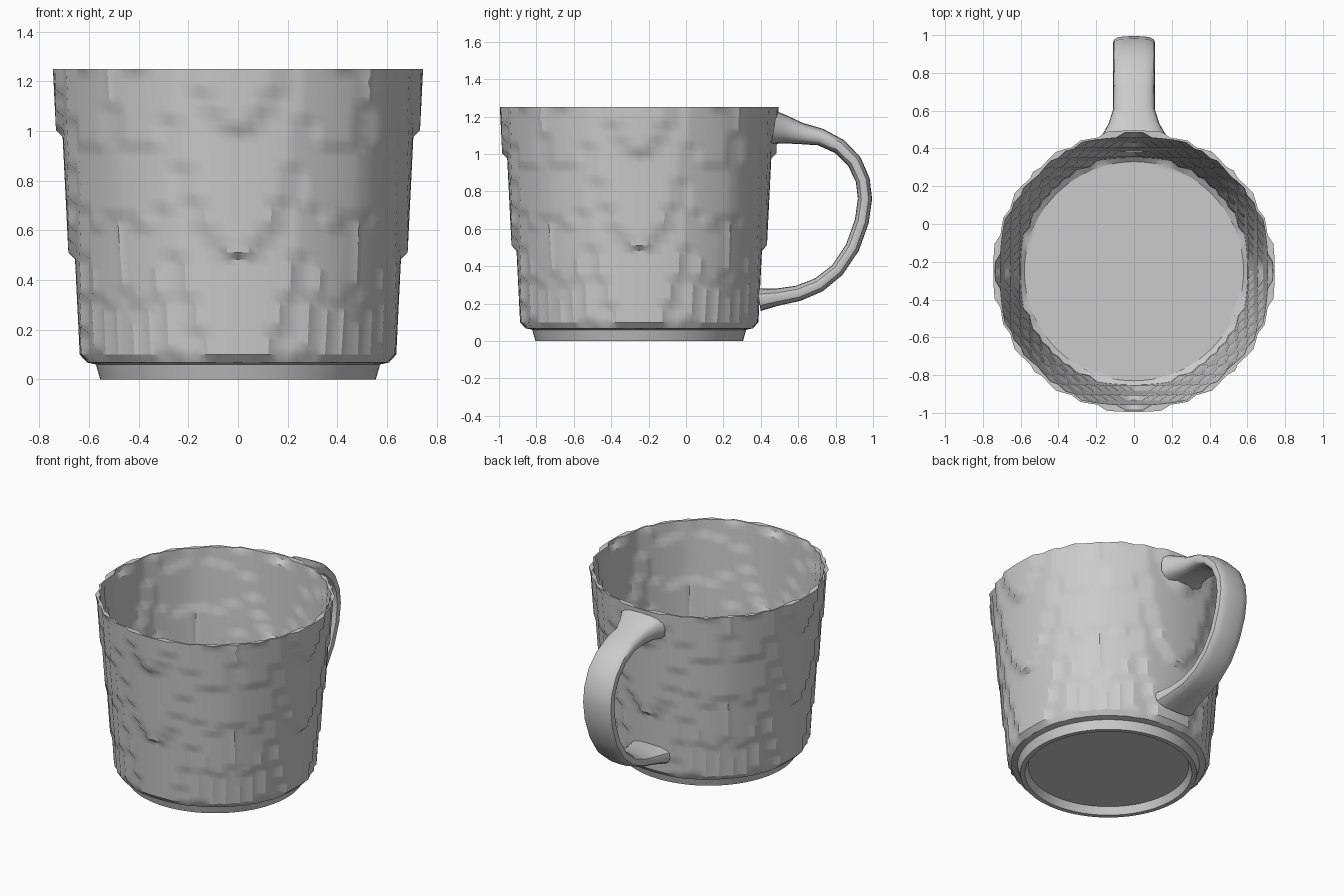
import bpy, bmesh, math
from mathutils import Vector

cube = bpy.data.objects.get("Cube")
if cube:
    bpy.data.objects.remove(cube)

clay = bpy.data.materials.new("grey clay")
clay.use_nodes = True
clay.diffuse_color = (0.6, 0.6, 0.6, 1)
clay.node_tree.nodes["Principled BSDF"].inputs["Base Color"].default_value = (0.6, 0.6, 0.6, 1)

CENTRE_Y = -0.25
SEGMENTS = 96
STEP = 0.051


def stepped(v, blend):
    """Pull a coordinate towards a coarse grid, leaving small ledges."""
    size = abs(v)
    grid = (math.floor((size - 0.72) / STEP) + 0.5) * STEP + 0.72
    return math.copysign(size + (grid - size) * blend, v)


def bridge_rings(bm, rings):
    for a, b in zip(rings, rings[1:]):
        n = len(a)
        for i in range(n):
            bm.faces.new((a[i], a[(i + 1) % n], b[(i + 1) % n], b[i]))


def finish(name, bm, angle):
    bmesh.ops.recalc_face_normals(bm, faces=bm.faces)
    mesh = bpy.data.meshes.new(name)
    bm.to_mesh(mesh)
    bm.free()
    mesh.materials.append(clay)
    obj = bpy.data.objects.new(name, mesh)
    bpy.context.collection.objects.link(obj)
    bpy.ops.object.select_all(action='DESELECT')
    obj.select_set(True)
    bpy.context.view_layer.objects.active = obj
    bpy.ops.object.shade_smooth_by_angle(angle=math.radians(angle))
    return obj


# Cup: recessed foot, stepped outer wall, thin rim, stepped inner wall, floor
def wall(z):
    return 0.621 + 0.099 * z


heights = [0.1 + 1.15 * i / 42 for i in range(43)]
profile = [(0.505, 0.05, 0), (0.525, 0, 0), (0.555, 0, 0), (0.572, 0.06, 0),
           (0.612, 0.068, 0.2)]
profile += [(wall(z), z, 0.5) for z in heights]
profile += [(wall(z) - 0.02, z, 0.5) for z in reversed(heights)]
profile += [(0.58, 0.08, 0)]

bm = bmesh.new()
rings = []
for radius, z, blend in profile:
    ring = []
    for i in range(SEGMENTS):
        a = math.tau * i / SEGMENTS
        x, y = radius * math.sin(a), radius * math.cos(a)
        if abs(x) > abs(y):
            x = stepped(x, blend)
        else:
            y = stepped(y, blend)
        ring.append(bm.verts.new((x, y + CENTRE_Y, z)))
    rings.append(ring)
bridge_rings(bm, rings)
bm.faces.new(rings[0])
bm.faces.new(rings[-1])
finish("cup", bm, 30)

# Handle: oval section swept along a loop, flaring where it meets the cup
# each entry: y, z, half width, half thickness
path = [(0.47, 1.14, 0.17, 0.09), (0.53, 1.13, 0.135, 0.075),
        (0.61, 1.11, 0.11, 0.058), (0.72, 1.09, 0.108, 0.046),
        (0.82, 1.04, 0.11, 0.042), (0.90, 0.96, 0.112, 0.04),
        (0.945, 0.86, 0.112, 0.038), (0.957, 0.76, 0.112, 0.038),
        (0.94, 0.64, 0.112, 0.038), (0.89, 0.50, 0.11, 0.038),
        (0.81, 0.38, 0.11, 0.038), (0.71, 0.30, 0.11, 0.04),
        (0.60, 0.255, 0.112, 0.042), (0.49, 0.235, 0.125, 0.046),
        (0.39, 0.22, 0.15, 0.06)]
bm = bmesh.new()
rings = []
for i, (y, z, half_w, half_t) in enumerate(path):
    before, after = path[max(i - 1, 0)], path[min(i + 1, len(path) - 1)]
    along = Vector((0, after[0] - before[0], after[1] - before[1])).normalized()
    out = Vector((0, -along.z, along.y))
    ring = []
    for k in range(16):
        a = math.tau * k / 16
        c, s = math.cos(a), math.sin(a)
        w = math.copysign(abs(c) ** 0.7, c) * half_w
        t = math.copysign(abs(s) ** 0.7, s) * half_t
        ring.append(bm.verts.new(Vector((w, y, z)) + out * t))
    rings.append(ring)
bridge_rings(bm, rings)
bm.faces.new(rings[0])
bm.faces.new(rings[-1])
finish("handle", bm, 40)
